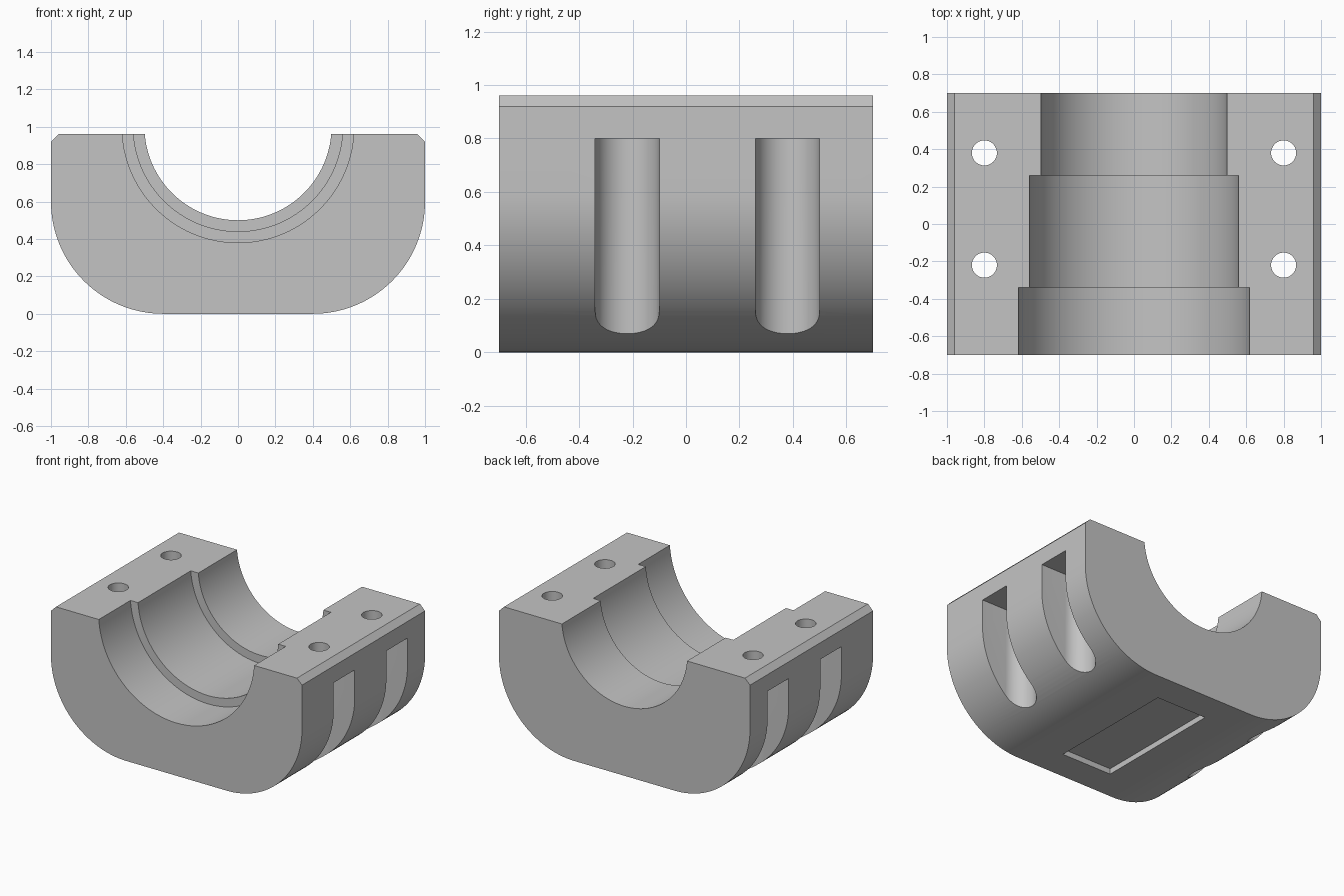
import bpy, bmesh
from math import sin, cos, pi, radians

cube = bpy.data.objects.get("Cube")
if cube:
    bpy.data.objects.remove(cube, do_unlink=True)

grey = bpy.data.materials.new("plain grey")
grey.use_nodes = True
grey.diffuse_color = (0.55, 0.55, 0.55, 1)
grey.node_tree.nodes["Principled BSDF"].inputs["Base Color"].default_value = (0.55, 0.55, 0.55, 1)

TOP, HALF_LENGTH = 0.96, 0.7


def arc(cx, cy, r, start, end, steps):
    angles = [radians(start + (end - start) * i / steps) for i in range(steps + 1)]
    return [(cx + r * cos(a), cy + r * sin(a)) for a in angles]


def prism(name, outline, lo, hi, axis):
    """Extrude a 2D outline along y (outline in x, z) or z (outline in x, y)."""
    def place(p, h):
        return (p[0], h, p[1]) if axis == "y" else (p[0], p[1], h)
    bm = bmesh.new()
    ends = [[bm.verts.new(place(p, h)) for p in outline] for h in (lo, hi)]
    for ring in ends:
        bm.faces.new(ring)
    n = len(outline)
    for i in range(n):
        j = (i + 1) % n
        bm.faces.new((ends[0][i], ends[0][j], ends[1][j], ends[1][i]))
    bmesh.ops.recalc_face_normals(bm, faces=bm.faces)
    mesh = bpy.data.meshes.new(name)
    bm.to_mesh(mesh)
    bm.free()
    obj = bpy.data.objects.new(name, mesh)
    bpy.context.collection.objects.link(obj)
    mesh.materials.append(grey)
    return obj


def circle(cx, cy, r, steps):
    return arc(cx, cy, r, 0, 360, steps)[:-1]


# Outer block: rounded lower corners and chamfered top edges
right_side = arc(0.4, 0.6, 0.6, -90, 0, 32) + [(1, TOP - 0.04), (TOP, TOP)]
left_side = [(-x, z) for x, z in reversed(right_side)]
body = prism("bearing_half", right_side + left_side, -HALF_LENGTH, HALF_LENGTH, "y")

cutters = []

# Stepped bore, widest at the front
for radius, back in ((0.5, 0.9), (0.56, 0.26), (0.62, -0.34)):
    cutters.append(prism("bore_cutter", circle(0, 1, radius, 96), -0.9, back, "y"))

# Bolt holes opening into round-backed side slots
for side in (-1, 1):
    for y in (-0.22, 0.38):
        slot = arc(0.8, y, 0.12, 90, 270, 24) + [(1.2, y - 0.12), (1.2, y + 0.12)]
        slot = [(side * px, py) for px, py in slot]
        cutters.append(prism("slot_cutter", slot, -0.1, 0.8, "z"))
        cutters.append(prism("hole_cutter", circle(side * 0.8, y, 0.067, 40), 0.7, 1.1, "z"))

# Shallow rectangular recess underneath
recess = [(-0.2, -0.48), (0.2, -0.48), (0.2, 0.48), (-0.2, 0.48)]
cutters.append(prism("recess_cutter", recess, -0.1, 0.04, "z"))

bpy.ops.object.select_all(action="DESELECT")
body.select_set(True)
bpy.context.view_layer.objects.active = body
for cutter in cutters:
    mod = body.modifiers.new("cut", "BOOLEAN")
    mod.operation = "DIFFERENCE"
    mod.solver = "EXACT"
    mod.object = cutter
    bpy.ops.object.modifier_apply(modifier=mod.name)
    bpy.data.objects.remove(cutter, do_unlink=True)

bpy.ops.object.shade_smooth_by_angle(angle=radians(30))
